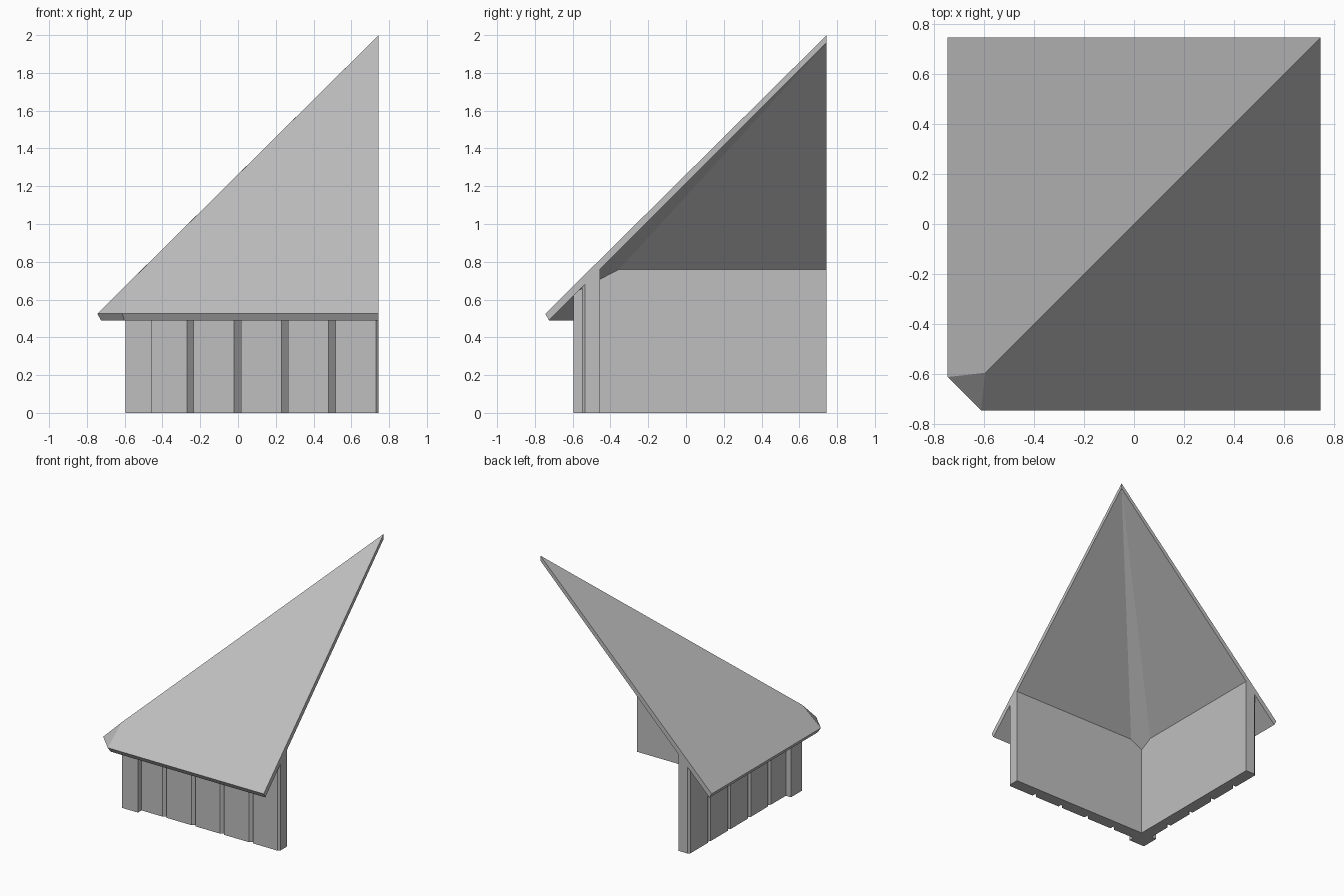
import bpy, bmesh

cube = bpy.data.objects.get("Cube")
if cube:
    bpy.data.objects.remove(cube, do_unlink=True)

GREY = (0.52, 0.52, 0.52, 1)
mat = bpy.data.materials.new("plain grey")
mat.use_nodes = True
mat.diffuse_color = GREY
mat.node_tree.nodes["Principled BSDF"].inputs["Base Color"].default_value = GREY

EDGE = 0.745      # cut sides of the corner section
INNER = -0.455    # inside wall face
FACE = -0.55      # outside wall face
PIER = -0.595     # outside pier face


def make_object(name, verts, faces):
    bm = bmesh.new()
    vs = [bm.verts.new(v) for v in verts]
    for f in faces:
        bm.faces.new([vs[i] for i in f])
    bmesh.ops.recalc_face_normals(bm, faces=bm.faces)
    mesh = bpy.data.meshes.new(name)
    bm.to_mesh(mesh)
    bm.free()
    mesh.materials.append(mat)
    obj = bpy.data.objects.new(name, mesh)
    bpy.context.collection.objects.link(obj)
    return obj


def under_roof(x, y):
    # height just inside the roof slab
    return 1.23 + min(x, y)


def prism(name, plan, height):
    n = len(plan)
    verts = [(x, y, 0) for x, y in plan] + [(x, y, height(x, y)) for x, y in plan]
    faces = [range(n), range(n, 2 * n)]
    faces += [(i, (i + 1) % n, n + (i + 1) % n, n + i) for i in range(n)]
    return make_object(name, verts, faces)


# Wall plan with one-sided bevelled grooves, mirrored over the diagonal
plan = [(INNER, INNER), (FACE, FACE)]
for i in range(4):
    g = -0.27 + 0.25 * i
    plan += [(g, FACE), (g + 0.035, FACE + 0.035), (g + 0.035, FACE)]
plan += [(0.73, FACE), (EDGE, FACE + 0.015), (EDGE, INNER)]
prism("front_wall", plan, lambda x, y: 1.23 + y)
prism("side_wall", [(y, x) for x, y in plan], lambda x, y: 1.23 + x)

# Corner pier
prism("corner_pier", [(PIER, PIER), (INNER, PIER), (INNER, INNER), (PIER, INNER)], under_roof)

# Hipped roof slab with a clipped eave corner
top = [(EDGE, EDGE, 2.0), (EDGE, -EDGE, 0.525), (-0.612, -EDGE, 0.525),
       (-EDGE, -0.612, 0.525), (-EDGE, EDGE, 0.525), (-0.595, -0.595, 0.673)]
low = [(EDGE, EDGE, 1.96), (EDGE, -0.725, 0.49), (-0.602, -0.725, 0.49),
       (-0.725, -0.602, 0.49), (-0.725, EDGE, 0.49)]
faces = [(0, 5, 2, 1), (0, 4, 3, 5), (2, 5, 3)]              # slopes and hip end
faces += [(6, 7, 8), (6, 8, 9), (6, 9, 10)]                  # underside
faces += [(i, (i + 1) % 5, 6 + (i + 1) % 5, 6 + i) for i in range(5)]  # rim
make_object("roof", top + low, faces)
